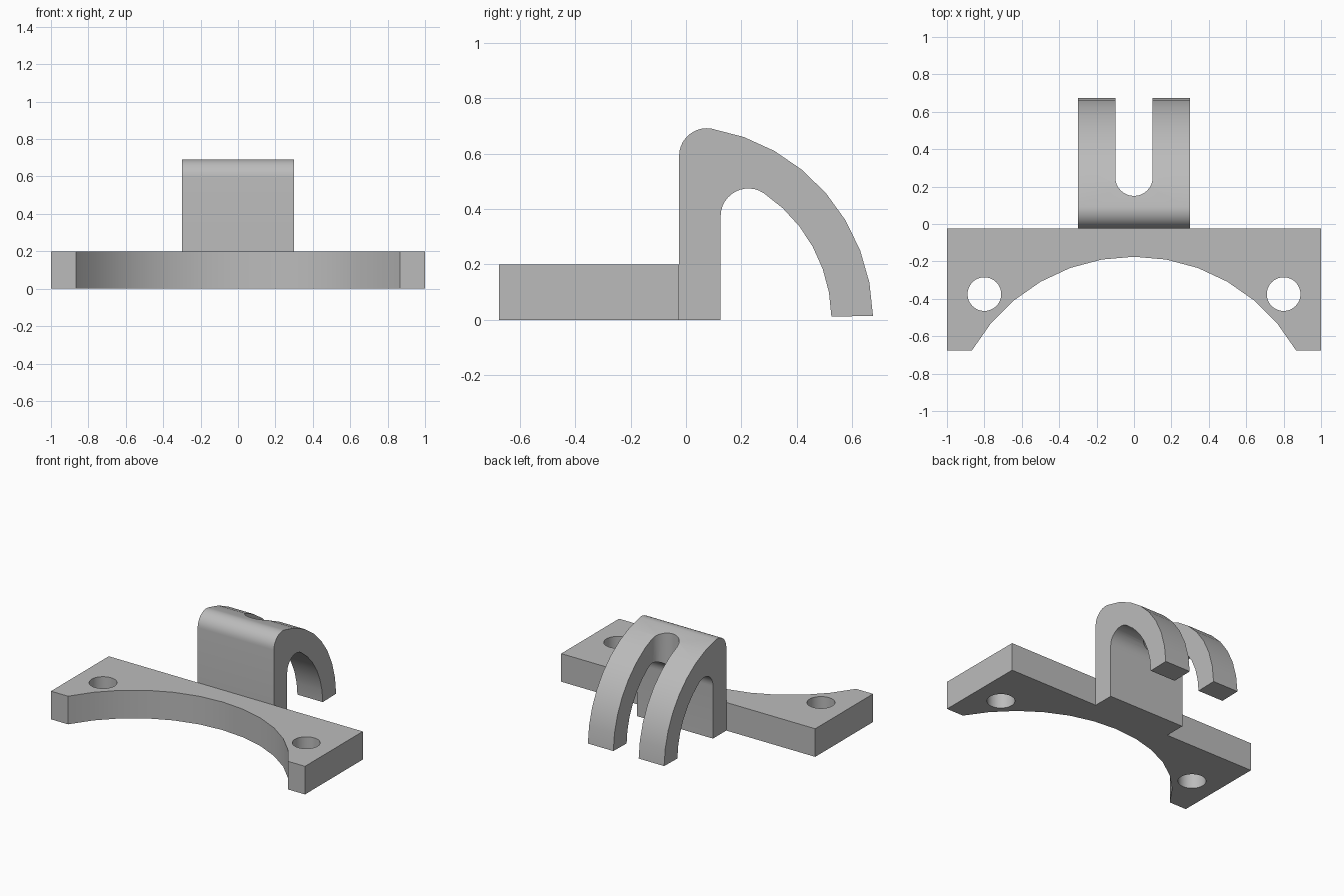
import bpy
import bmesh
from math import radians, degrees, cos, sin, acos, pi
from mathutils import Vector

cube = bpy.data.objects.get("Cube")
if cube:
    bpy.data.objects.remove(cube, do_unlink=True)

grey = bpy.data.materials.new("plain grey")
grey.use_nodes = True
colour = (0.5, 0.5, 0.5, 1)
grey.diffuse_color = colour
grey.node_tree.nodes["Principled BSDF"].inputs["Base Color"].default_value = colour

BACK = -0.025     # shared plane of plate back and wall front
FRONT = -0.675
THICK = 0.2


def arc(cx, cy, r, start, end, steps):
    """Points on an arc, angles in degrees."""
    angles = [radians(start + (end - start) * i / steps) for i in range(steps + 1)]
    return [(cx + r * cos(a), cy + r * sin(a)) for a in angles]


def extrude(name, outline, to_3d, direction):
    """Solid made by sweeping a flat outline along a direction."""
    bm = bmesh.new()
    face = bm.faces.new([bm.verts.new(to_3d(*p)) for p in outline])
    result = bmesh.ops.extrude_face_region(bm, geom=[face])
    moved = [g for g in result["geom"] if isinstance(g, bmesh.types.BMVert)]
    bmesh.ops.translate(bm, verts=moved, vec=Vector(direction))
    bmesh.ops.recalc_face_normals(bm, faces=bm.faces)
    mesh = bpy.data.meshes.new(name)
    bm.to_mesh(mesh)
    bm.free()
    mesh.materials.append(grey)
    obj = bpy.data.objects.new(name, mesh)
    bpy.context.collection.objects.link(obj)
    return obj


def combine(target, other, operation):
    """Apply a boolean and remove the helper."""
    mod = target.modifiers.new("boolean", "BOOLEAN")
    mod.operation = operation
    mod.solver = "EXACT"
    mod.object = other
    bpy.context.view_layer.objects.active = target
    bpy.ops.object.modifier_apply(modifier=mod.name)
    bpy.data.objects.remove(other, do_unlink=True)


# Base plate with a curved front edge
outline = arc(0, FRONT - 0.5, 1, 150, 30, 12)
outline += [(1, FRONT), (1, BACK), (-1, BACK), (-1, FRONT)]
bracket = extrude("mounting_bracket", outline, lambda x, y: (x, y, 0), (0, 0, THICK))

# Bolt holes
for side in (-1, 1):
    hole = extrude("hole_cutter", arc(side * 0.8, -0.375, 0.09, 0, 360 - 7.5, 47),
                   lambda x, y: (x, y, -0.1), (0, 0, 0.5))
    combine(bracket, hole, "DIFFERENCE")

# Hook: upright wall, rounded crest and curved arm
OUTER, INNER, FILLET, WALL = 0.7, 0.55, 0.1, 0.15
out_turn = acos(FILLET / (OUTER - FILLET))
in_turn = acos((WALL + FILLET) / (INNER - FILLET))
tip = 1.2
profile = [(BACK, 0)]
profile += arc(BACK + FILLET, (OUTER - FILLET) * sin(out_turn), FILLET, 180, degrees(out_turn), 10)
profile += arc(BACK, 0, OUTER, degrees(out_turn), tip, 8)[1:]
profile += arc(BACK, 0, INNER, tip, degrees(in_turn), 6)
profile += arc(BACK + WALL + FILLET, (INNER - FILLET) * sin(in_turn), FILLET,
               degrees(in_turn), 180, 12)[1:]
profile += [(BACK + WALL, 0)]
hook = extrude("hook", profile, lambda y, z: (-0.3, y, z), (0.6, 0, 0))

# Round-ended slot that splits the arm into two prongs
slot = extrude("slot_cutter", arc(0, 0.25, 0.1, 180, 360, 16) + [(0.1, 1), (-0.1, 1)],
               lambda x, y: (x, y, -0.1), (0, 0, 1))
combine(hook, slot, "DIFFERENCE")
combine(bracket, hook, "UNION")

# Smooth curves, crisp edges
bpy.ops.object.select_all(action="DESELECT")
bracket.select_set(True)
bpy.context.view_layer.objects.active = bracket
bpy.ops.object.shade_smooth_by_angle(angle=radians(30))
